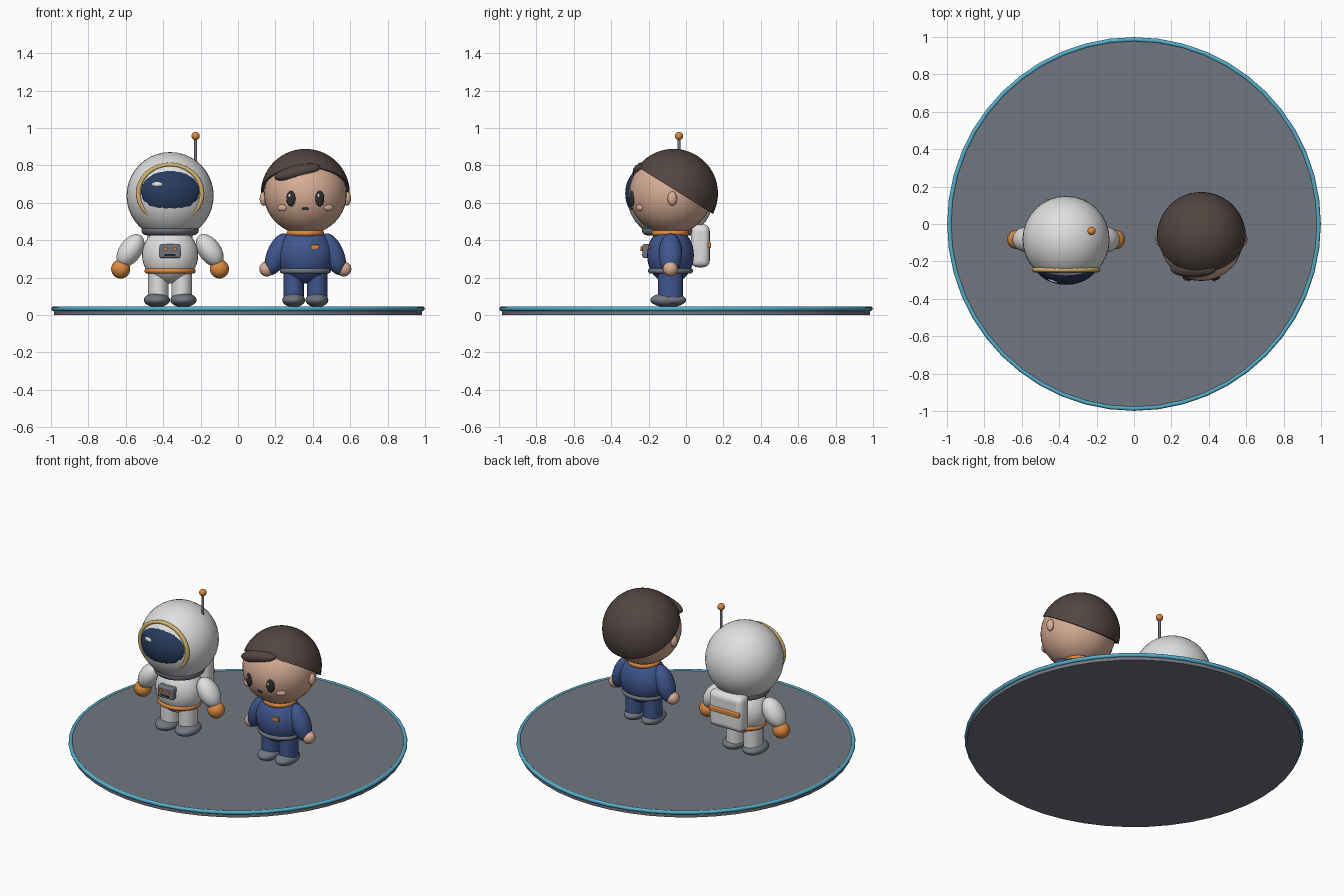
import bpy, bmesh, math
from mathutils import Vector, Matrix

cube = bpy.data.objects.get("Cube")
if cube:
    bpy.data.objects.remove(cube)


def material(name, *rgb):
    m = bpy.data.materials.new(name)
    m.use_nodes = True
    m.diffuse_color = (*rgb, 1)
    m.node_tree.nodes["Principled BSDF"].inputs["Base Color"].default_value = (*rgb, 1)
    return m


WHITE = material("suit white", .74, .74, .75)
ORANGE = material("orange", .72, .25, .05)
NAVY = material("visor navy", .02, .045, .11)
BLUE = material("uniform blue", .05, .095, .27)
SKIN = material("skin", .68, .42, .30)
HAIR = material("hair brown", .085, .06, .053)
GREY = material("metal grey", .165, .18, .215)
GOLD = material("gold", .65, .46, .15)
TEAL = material("rim blue", .09, .43, .60)
DARK = material("eye dark", .03, .028, .03)


def finish(name, mat, loc, rot=(0, 0, 0), scale=(1, 1, 1)):
    ob = bpy.context.object
    ob.name = name
    ob.location, ob.rotation_euler, ob.scale = loc, rot, scale
    ob.data.materials.append(mat)
    bpy.ops.object.shade_smooth_by_angle(angle=math.radians(40))
    return ob


def ball(name, mat, loc, size, rot=(0, 0, 0)):
    bpy.ops.mesh.primitive_uv_sphere_add(segments=32, ring_count=20, radius=1)
    return finish(name, mat, loc, rot, size)


def tube(name, mat, loc, radius, height, sides=24, rot=(0, 0, 0), scale=(1, 1, 1)):
    bpy.ops.mesh.primitive_cylinder_add(vertices=sides, radius=radius, depth=height)
    return finish(name, mat, loc, rot, scale)


def ring(name, mat, loc, major, minor, rot=(0, 0, 0), scale=(1, 1, 1), sides=48):
    bpy.ops.mesh.primitive_torus_add(major_segments=sides, minor_segments=12,
                                     major_radius=major, minor_radius=minor)
    return finish(name, mat, loc, rot, scale)


def box(name, mat, loc, size, bevel):
    bpy.ops.mesh.primitive_cube_add(size=1)
    ob = bpy.context.object
    ob.data.transform(Matrix.Diagonal((*size, 1)))
    ob = finish(name, mat, loc)
    mod = ob.modifiers.new("soft edges", 'BEVEL')
    mod.width, mod.segments = bevel, 4
    return ob


Y = -0.083          # shared depth of both figures
SIDES = (("right", -1), ("left", 1))
UPRIGHT = (math.pi / 2, 0, 0)

# Platform
tube("platform", GREY, (0, 0, .02), .985, .04, 48)
ring("platform_rim", TEAL, (0, 0, .033), .987, .012)


def body(who, x, suit, trim, hand_mat, belt, arm, hand, foot_rx):
    """Torso, belt, limbs and feet; arm and hand are (offset, z, size...)"""
    ball(who + "_torso", suit, (x, Y, .32), (.15, .125, .152))
    ring(who + "_belt", belt, (x, Y, .236), .123, .014, scale=(1, .88, 1))
    for side, s in SIDES:
        off, z, width, length, tilt = arm
        ball(f"{who}_{side}_arm", suit, (x + s * off, Y, z), (width, width * 1.12, length),
             (0, -s * math.radians(tilt), 0))
        ball(f"{who}_{side}_hand", hand_mat, (x + s * hand[0], Y, hand[1]), (hand[2],) * 3)
        tube(f"{who}_{side}_leg", suit, (x + s * .063, Y, .15), .055, .17, scale=(1, 1.2, 1))
        ball(f"{who}_{side}_shoe", trim, (x + s * (foot_rx + .001), Y - .012, .08),
             (foot_rx, .096, .038))


# Space suit figure
AX = -.363
body("astronaut", AX, WHITE, GREY, ORANGE, ORANGE,
     (.212, .345, .06, .098, 35), (.264, .246, .051), .07)
ball("helmet", WHITE, (AX, Y, .638), (.233, .233, .233))
ring("helmet_neck_ring", GREY, (AX, Y, .455), .125, .029)
ring("visor_frame", GOLD, (AX, -.245, .652), .17, .013, UPRIGHT, (1, .89, 1))
ball("visor", NAVY, (AX, -.2, .65), (.174, .125, .149))
ball("visor_glint", WHITE, (AX - .068, -.303, .698), (.03, .01, .014), (0, 0, -.3))
tube("antenna_rod", GREY, (AX + .136, -.037, .87), .008, .16, 12)
ball("antenna_tip", ORANGE, (AX + .136, -.037, .957), (.022,) * 3)

# Chest panel
box("chest_panel", GREY, (AX, -.208, .342), (.112, .05, .075), .01)
for side, s in SIDES:
    tube(f"panel_{side}_button", ORANGE, (AX + s * .026, -.235, .354), .011, .014, 16, UPRIGHT)
box("panel_slot", DARK, (AX, -.233, .323), (.06, .006, .008), .001)

# Backpack
box("backpack", WHITE, (AX, .077, .37), (.24, .1, .23), .035)
box("backpack_strap", ORANGE, (AX, .124, .375), (.215, .02, .034), .008)

# Uniformed figure
PX = .36
body("crew", PX, BLUE, GREY, SKIN, GREY,
     (.15, .325, .056, .118, 22), (.206, .246, .04), .061)
ring("crew_collar", ORANGE, (PX, Y, .437), .085, .016)
box("crew_badge", ORANGE, (PX + .052, -.197, .364), (.044, .012, .024), .003)
ball("crew_head", SKIN, (PX, Y, .648), (.222, .222, .217))

# Hair cap: sphere sliced by a plane that drops toward the back
bpy.ops.mesh.primitive_uv_sphere_add(segments=48, ring_count=28, radius=.238)
cap = bpy.context.object
bm = bmesh.new()
bm.from_mesh(cap.data)
cut = bmesh.ops.bisect_plane(bm, geom=bm.verts[:] + bm.edges[:] + bm.faces[:],
                             plane_co=Vector((0, 0, .022)),
                             plane_no=Vector((0, .53, .85)), clear_inner=True)
bmesh.ops.contextual_create(bm, geom=[e for e in cut["geom_cut"]
                                      if isinstance(e, bmesh.types.BMEdge)])
bm.to_mesh(cap.data)
bm.free()
finish("crew_hair", HAIR, (PX, -.067, .65))
ball("crew_fringe", HAIR, (PX - .043, -.24, .763), (.126, .045, .038),
     (0, -math.radians(13), 0))


# Face features sit on the front of the head
def on_face(name, mat, dx, z, size, lift=0):
    d = math.sqrt(max(0, 1 - (dx / .222) ** 2 - ((z - .648) / .217) ** 2)) * .222
    return ball(name, mat, (PX + dx, Y - d - lift, z), size, (0, 0, math.asin(dx / .23)))


for side, s in SIDES:
    on_face(f"crew_{side}_eye", DARK, s * .077, .622, (.025, .012, .042))
    on_face(f"crew_{side}_eye_glint", WHITE, s * .077 - .007, .638, (.007, .004, .01), .011)
    on_face(f"crew_{side}_cheek", SKIN, s * .125, .573, (.029, .012, .018))
    ball(f"crew_{side}_ear", SKIN, (PX + s * .222, Y + .01, .622), (.022, .025, .038))
on_face("crew_mouth", DARK, 0, .568, (.018, .007, .008))
